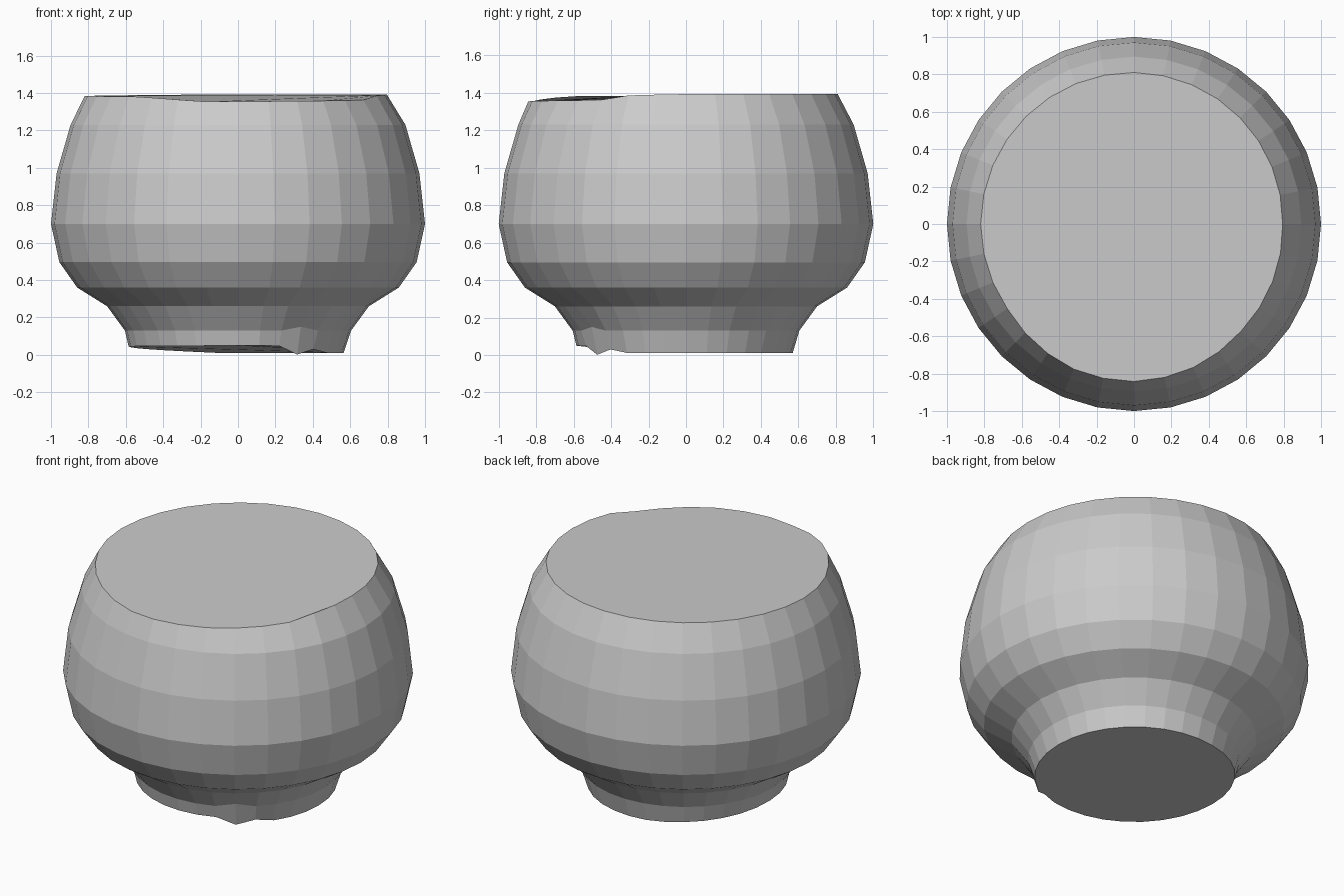
import bpy, bmesh, math

if "Cube" in bpy.data.objects:
    bpy.data.objects.remove(bpy.data.objects["Cube"])

SIDES = 32

# wall profile between foot and rim: radius, height
WALL = [(0.605, 0.13), (0.70, 0.26), (0.86, 0.36), (0.955, 0.495),
        (1.0, 0.70), (0.97, 0.97), (0.895, 1.23)]

# uneven edges: angle in degrees, value
RIM_Z = [(0, 1.393), (90, 1.393), (180, 1.383), (225, 1.382), (236, 1.375),
         (259, 1.353), (318, 1.36), (327, 1.363), (338, 1.387), (360, 1.393)]
RIM_R = [(0, 0.795), (90, 0.81), (180, 0.82), (214, 0.815), (247, 0.84),
         (270, 0.842), (293, 0.83), (315, 0.81), (360, 0.795)]
FOOT_Z = [(0, 0.01), (100, 0.01), (180, 0.045), (281, 0.05), (292, 0.05),
          (303, 0.0), (315, 0.03), (327, 0.01), (360, 0.01)]
FOOT_R = [(0, 0.565), (100, 0.57), (180, 0.585), (281, 0.585), (303, 0.57),
          (360, 0.565)]


def lerp(table, a):
    for (a0, v0), (a1, v1) in zip(table, table[1:]):
        if a <= a1:
            return v0 + (v1 - v0) * (a - a0) / (a1 - a0)
    return table[-1][1]


def ring(bm, radius, height):
    verts = []
    for i in range(SIDES):
        a = 360 * i / SIDES
        t = math.radians(a)
        r = radius(a)
        verts.append(bm.verts.new((r * math.cos(t), r * math.sin(t), height(a))))
    return verts


bm = bmesh.new()

# foot edge, wall rings, rim edge
rings = [ring(bm, lambda a: lerp(FOOT_R, a), lambda a: lerp(FOOT_Z, a))]
for r, z in WALL:
    rings.append(ring(bm, lambda a: r, lambda a: z))
rings.append(ring(bm, lambda a: lerp(RIM_R, a), lambda a: lerp(RIM_Z, a)))

# small chip at the front of the foot
rings[1][27].co.z = 0.15

# side walls
for lo, hi in zip(rings, rings[1:]):
    for i in range(SIDES):
        j = (i + 1) % SIDES
        bm.faces.new((lo[i], lo[j], hi[j], hi[i]))

# flat base and closed top
bm.faces.new(rings[0][::-1])
bm.faces.new(rings[-1])

mesh = bpy.data.meshes.new("round_pot")
bm.to_mesh(mesh)
bm.free()
pot = bpy.data.objects.new("round_pot", mesh)
bpy.context.collection.objects.link(pot)
